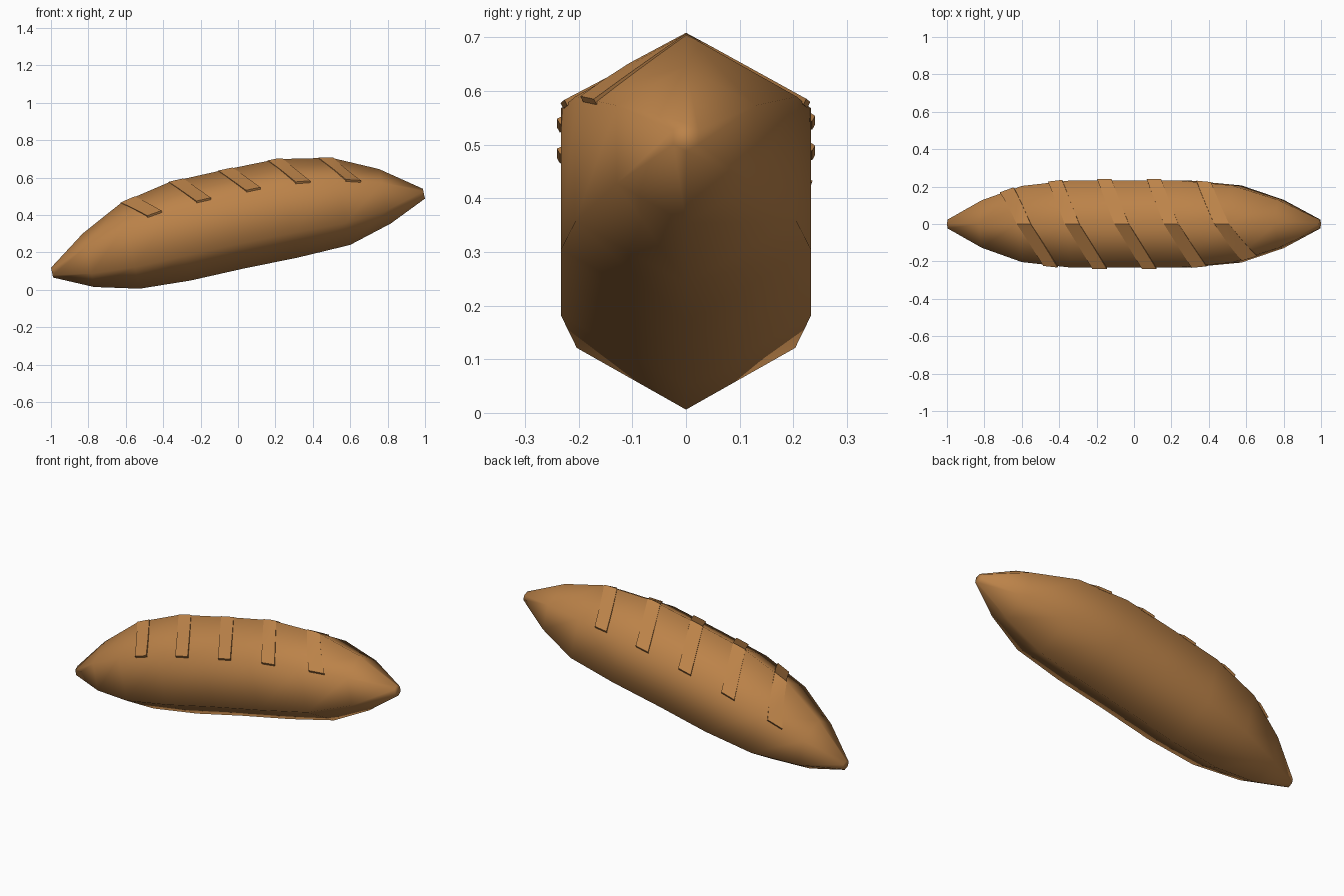
import bpy, math
from mathutils import Vector

if "Cube" in bpy.data.objects:
    bpy.data.objects.remove(bpy.data.objects["Cube"])

crust = bpy.data.materials.new("golden crust")
crust.diffuse_color = (0.50, 0.225, 0.066, 1)
crust.use_nodes = True
crust.node_tree.nodes["Principled BSDF"].inputs["Base Color"].default_value = crust.diffuse_color

# Loaf sections along its arched axis: x, z, radius
SECT = [(-0.994, 0.092, 0.027), (-0.80, 0.158, 0.146), (-0.575, 0.236, 0.235),
        (-0.31, 0.313, 0.269), (-0.03, 0.376, 0.269), (0.265, 0.436, 0.269),
        (0.55, 0.473, 0.238), (0.785, 0.500, 0.149), (0.994, 0.514, 0.027)]
TILT = math.radians(12)
UP = Vector((-math.sin(TILT), 0, math.cos(TILT)))   # section "up" direction
SIDE = Vector((0, 1, 0))


def section(x):
    """Axis point and radius at x, interpolated between sections."""
    for a, b in zip(SECT, SECT[1:]):
        if x <= b[0]:
            break
    t = (x - a[0]) / (b[0] - a[0])
    return Vector((x, 0, a[1] + t * (b[1] - a[1]))), a[2] + t * (b[2] - a[2])


def direction(k):
    """Hexagon corner k, with corner 0 on the top ridge."""
    a = k * math.pi / 3
    return UP * math.cos(a) + SIDE * math.sin(a)


def make(name, verts, faces):
    me = bpy.data.meshes.new(name)
    me.from_pydata(verts, [], faces)
    me.materials.append(crust)
    ob = bpy.data.objects.new(name, me)
    bpy.context.collection.objects.link(ob)
    for p in me.polygons:
        p.use_smooth = True
    return ob


# Six-sided loaf
verts, faces = [], []
for x, z, r in SECT:
    verts += [Vector((x, 0, z)) + direction(k) * r for k in range(6)]
for i in range(len(SECT) - 1):
    for k in range(6):
        a, b = i * 6 + k, i * 6 + (k + 1) % 6
        faces.append((a, b, b + 6, a + 6))
n = len(verts)
faces += [tuple(range(5, -1, -1)), tuple(range(n - 6, n))]
make("loaf", verts, faces)

# Five slanted score strips draped over the two top facets
ROWS, COLS = 9, 4
for s in range(5):
    verts, faces = [], []
    for i in range(ROWS):
        u = 2 * i / (ROWS - 1) - 1
        mid = -0.54 + 0.265 * s - 0.12 * u
        corner = direction(1 if u > 0 else -1)
        d = direction(0).lerp(corner, abs(u))
        for j in range(COLS):
            c, r = section(mid + 0.077 * (j / (COLS - 1) - 0.5))
            verts.append(c + d * (r + 0.003 + 0.006 * abs(u)))
    for i in range(ROWS - 1):
        for j in range(COLS - 1):
            a = i * COLS + j
            faces.append((a, a + 1, a + COLS + 1, a + COLS))
    strip = make(f"score_strip_{s + 1}", verts, faces)
    solid = strip.modifiers.new("thickness", 'SOLIDIFY')
    solid.thickness = 0.012
    solid.offset = -1
    bpy.context.view_layer.objects.active = strip
    bpy.ops.object.select_all(action='DESELECT')
    strip.select_set(True)
    bpy.ops.object.modifier_apply(modifier="thickness")
    bpy.ops.object.shade_smooth_by_angle(angle=math.radians(35))
